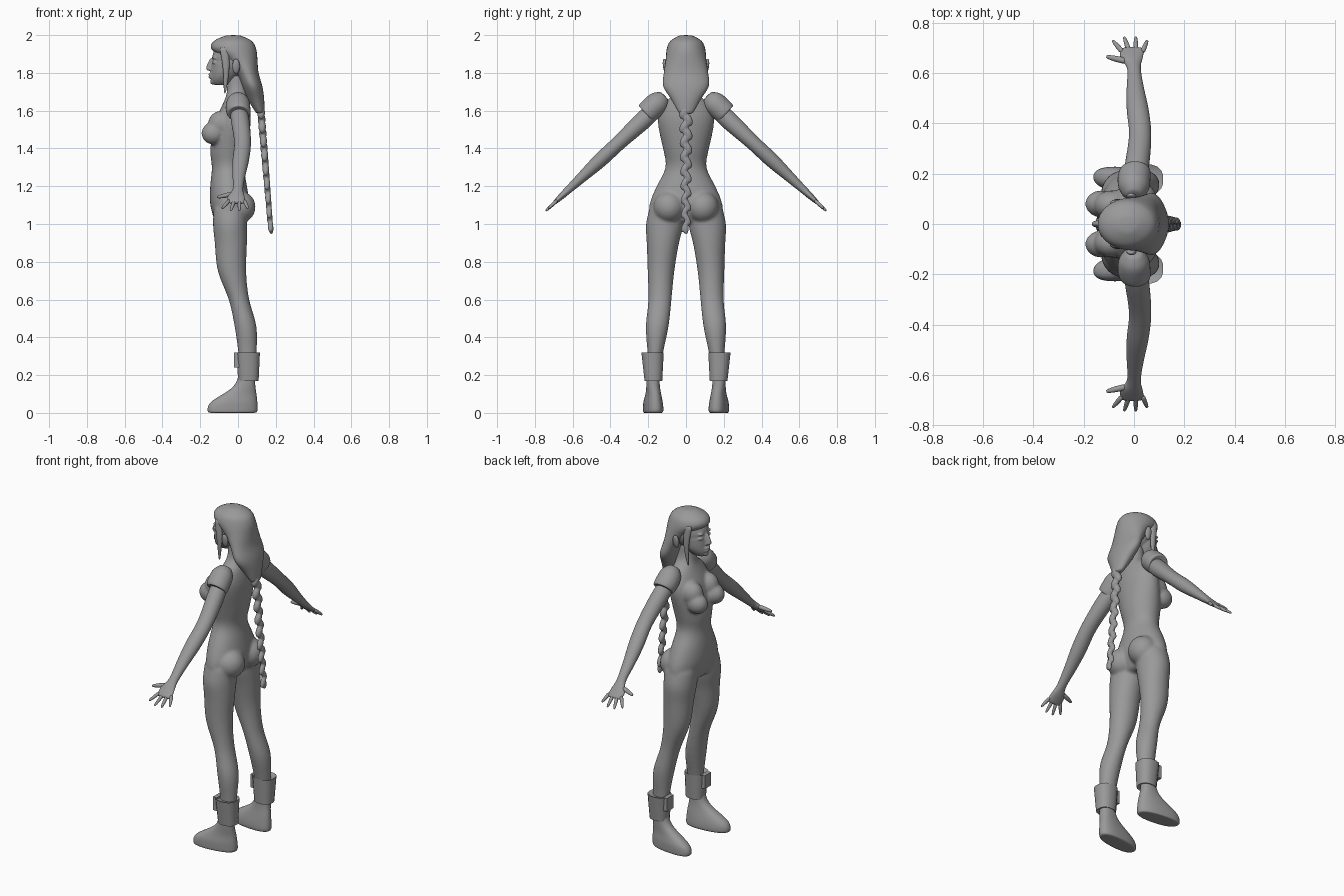
import bpy, bmesh, math
from mathutils import Vector, Matrix

cube = bpy.data.objects.get("Cube")
if cube:
    bpy.data.objects.remove(cube, do_unlink=True)

grey = bpy.data.materials.new("plain grey")
grey.use_nodes = True
grey.diffuse_color = (.32, .32, .32, 1)
grey.node_tree.nodes["Principled BSDF"].inputs["Base Color"].default_value = grey.diffuse_color

SIDES = ((1, "right"), (-1, "left"))
X, Y = Vector((1, 0, 0)), Vector((0, 1, 0))


def smooth_rows(rows, steps):
    """Pass a smooth curve through the rows and return finer rows."""
    rows = [Vector(row) for row in rows]
    padded = [rows[0]] + rows + [rows[-1]]
    fine = []
    for before, start, end, after in zip(padded, padded[1:], padded[2:], padded[3:]):
        for step in range(steps):
            t = step / steps
            bend = (end - before) * (1 - t) - (after - start) * t
            straight = start.lerp(end, t * t * (3 - 2 * t))
            fine.append(straight + bend * t * (1 - t) / 2)
    return fine + [rows[-1]]


def loft(bm, rings, sides=16, power=2):
    """Skin closed rings given as (centre, half axis, other half axis)."""
    loops = []
    for centre, u, v in rings:
        loop = []
        for i in range(sides):
            angle = math.tau * (i + .5) / sides
            c, s = math.cos(angle), math.sin(angle)
            along = math.copysign(abs(c) ** (2 / power), c)
            across = math.copysign(abs(s) ** (2 / power), s)
            loop.append(bm.verts.new(centre + u * along + v * across))
        loops.append(loop)
    for lower, upper in zip(loops, loops[1:]):
        for i in range(sides):
            j = (i + 1) % sides
            bm.faces.new((lower[i], lower[j], upper[j], upper[i]))
    bm.faces.new(loops[0][::-1])
    bm.faces.new(loops[-1])


def stack(bm, rows, side=1, steps=3, **shape):
    """Loft level rings, each row (height, front, back, inner, outer)."""
    rings = []
    for z, front, back, inner, outer in smooth_rows(rows, steps):
        centre = Vector(((front + back) / 2, side * (inner + outer) / 2, z))
        rings.append((centre, X * (back - front) / 2, Y * (outer - inner) / 2))
    loft(bm, rings, **shape)


def column(bm, rows, **shape):
    """Loft rings on the middle plane, each row (height, front, back, half width)."""
    stack(bm, [(z, front, back, -w, w) for z, front, back, w in rows], **shape)


def limb(bm, rows, side, lift=0, **shape):
    """Loft along the arm, each row (y, x, half width, half thickness)."""
    rings = []
    for y, x, width, thickness in smooth_rows(rows, 3):
        centre = arm_point(x, y, side) + Vector((0, 0, lift))
        rings.append((centre, X * width, arm_normal(side) * thickness))
    loft(bm, rings, **shape)


def arm_point(x, y, side):
    return Vector((x, side * y, 1.76 - .93 * y))


def arm_normal(side):
    return Vector((0, side * .93, 1)).normalized()


def finger(bm, base, tip, radius, side):
    direction = tip - base
    u = direction.cross(arm_normal(side)).normalized() * radius
    v = direction.cross(u).normalized() * radius
    taper = ((0, 1), (.4, 1), (.7, .85), (.95, .6), (1, .3))
    loft(bm, [(base.lerp(tip, t), u * size, v * size) for t, size in taper], sides=8)


def ball(bm, centre, radii, turn=0):
    place = Matrix.Translation(centre) @ Matrix.Rotation(turn, 4, 'X')
    bmesh.ops.create_uvsphere(bm, u_segments=20, v_segments=12, radius=1,
                              matrix=place @ Matrix.Diagonal((*radii, 1)))


def finish(bm, name, subdivide=1, voxel=0, relax=0):
    bmesh.ops.recalc_face_normals(bm, faces=bm.faces)
    mesh = bpy.data.meshes.new(name)
    bm.to_mesh(mesh)
    bm.free()
    mesh.materials.append(grey)
    mesh.polygons.foreach_set("use_smooth", [True] * len(mesh.polygons))
    part = bpy.data.objects.new(name, mesh)
    bpy.context.collection.objects.link(part)
    if subdivide:
        modifier = part.modifiers.new("round", 'SUBSURF')
        modifier.levels = modifier.render_levels = subdivide
    if voxel:
        modifier = part.modifiers.new("merge", 'REMESH')
        modifier.mode, modifier.voxel_size, modifier.use_smooth_shade = 'VOXEL', voxel, True
        modifier = part.modifiers.new("relax", 'SMOOTH')
        modifier.factor, modifier.iterations = .5, relax
    return part


# Body: torso, neck and legs merged into one skin
bm = bmesh.new()
column(bm, [(1.8, -.06, .04, .045), (1.7, -.06, .05, .055), (1.64, -.08, .06, .12),
            (1.55, -.12, .07, .155), (1.4, -.15, .055, .125), (1.3, -.14, .035, .11),
            (1.2, -.15, .05, .16), (1.1, -.15, .06, .2), (1, -.12, .02, .2)])
for side, label in SIDES:
    stack(bm, [(1.1, -.13, .05, .02, .19), (1, -.135, .05, .01, .215),
               (.9, -.125, .05, .035, .21), (.75, -.11, .045, .06, .205),
               (.6, -.05, .06, .075, .2), (.46, -.02, .1, .09, .215),
               (.32, 0, .1, .12, .205), (.2, .01, .09, .14, .205)], side)
    ball(bm, (.01, side * .09, 1.09), (.085, .085, .085))
    ball(bm, (-.13, side * .08, 1.48), (.065, .055, .06))
    ball(bm, (-.09, side * .075, 1.53), (.07, .06, .07))
finish(bm, "body", voxel=.008, relax=8)

# Head: skull, jaw, nose, lips, chin and eyes merged
bm = bmesh.new()
ball(bm, (-.02, 0, 1.875), (.12, .09, .105))
column(bm, [(1.87, -.14, .03, .08), (1.8, -.145, .01, .072),
            (1.76, -.145, -.02, .05), (1.735, -.13, -.05, .025)])
column(bm, [(1.88, -.147, -.11, .01), (1.825, -.172, -.11, .015), (1.81, -.155, -.11, .018)])
for z in (1.778, 1.792):
    ball(bm, (-.143, 0, z), (.014, .024, .008))
ball(bm, (-.135, 0, 1.752), (.012, .02, .014))
for side, label in SIDES:
    for z in (1.855, 1.88):
        ball(bm, (-.124, side * .035, z), (.013, .02, .008))
finish(bm, "head", voxel=.005, relax=3)

# Hair: cap with a long fall tapering into the braid
bm = bmesh.new()
column(bm, [(2, -.06, .01, .03), (1.97, -.13, .075, .085), (1.925, -.145, .1, .105),
            (1.87, -.07, .105, .11), (1.8, -.01, .11, .12), (1.73, .02, .13, .125),
            (1.66, .05, .14, .08), (1.58, .1, .14, .035)])
finish(bm, "hair")

# Braid: alternating tilted strands
bm = bmesh.new()
strands = 17
for i in range(strands):
    t = i / (strands - 1)
    swing = 1 if i % 2 else -1
    centre = (.122 + .05 * t, swing * .01 * (1 - t / 2), 1.59 - .6 * t)
    ball(bm, centre, (.021 - .006 * t, .024 - .009 * t, .037), swing * .45)
ball(bm, (.176, 0, .975), (.012, .014, .03))
finish(bm, "braid", subdivide=0, voxel=.005, relax=2)

for side, label in SIDES:
    # Ear and the lock of hair before it
    bm = bmesh.new()
    ball(bm, (-.01, side * .11, 1.835), (.02, .012, .04), side * -.15)
    finish(bm, label + "_ear", subdivide=0)
    bm = bmesh.new()
    stack(bm, [(1.94, -.1, -.05, .07, .095), (1.82, -.08, -.045, .075, .1),
               (1.69, -.075, -.065, .075, .08)], side)
    finish(bm, label + "_hair_lock")

    # Arm and palm, four fanned fingers and a thumb
    bm = bmesh.new()
    limb(bm, [(.15, 0, .04, .04), (.22, .01, .05, .05), (.35, .025, .045, .04),
              (.45, .015, .045, .04), (.54, .005, .035, .03), (.62, 0, .027, .021),
              (.66, -.01, .046, .017), (.7, -.005, .047, .01)], side)
    for i in range(4):
        base = arm_point(.025 * i - .043, .68, side)
        tip = arm_point(.046 * i - .085, .75 - .014 * abs(i - 1.5), side)
        finger(bm, base, tip, .011, side)
    finger(bm, arm_point(-.025, .645, side), arm_point(-.11, .665, side), .014, side)
    finish(bm, label + "_arm")

    # Shoulder cap with a hem over the arm
    bm = bmesh.new()
    limb(bm, [(.11, 0, .03, .03), (.14, 0, .06, .06), (.18, 0, .067, .064),
              (.21, .004, .062, .06), (.21, .005, .045, .045)], side, lift=.02)
    finish(bm, label + "_shoulder_cap")

    # Foot with a flat sole, toes turned slightly out
    bm = bmesh.new()
    stack(bm, [(.24, 0, .09, .14, .21), (.15, 0, .09, .14, .21), (.1, -.08, .1, .13, .21),
               (.06, -.15, .105, .12, .22), (.03, -.165, .107, .115, .22),
               (0, -.165, .107, .115, .22), (0, -.14, .08, .13, .21)],
          side, steps=1, power=2.4)
    for vert in bm.verts:
        if vert.co.z < .12:
            vert.co.y += side * .1 * (.03 - vert.co.x)
    finish(bm, label + "_foot", subdivide=2)

    # Ankle cuff with a buckle plate in front
    bm = bmesh.new()
    stack(bm, [(.18, .01, .09, .14, .2), (.17, 0, .11, .125, .22),
               (.32, -.01, .117, .117, .237), (.31, 0, .1, .13, .22)],
          side, steps=1, power=2.4)
    place = Matrix.Translation((-.008, side * .18, .28))
    bmesh.ops.create_cube(bm, size=1, matrix=place @ Matrix.Diagonal((.026, .06, .08, 1)))
    cuff = finish(bm, label + "_ankle_cuff", subdivide=0)
    bpy.ops.object.select_all(action='DESELECT')
    cuff.select_set(True)
    bpy.context.view_layer.objects.active = cuff
    bpy.ops.object.shade_smooth_by_angle(angle=math.radians(40))
